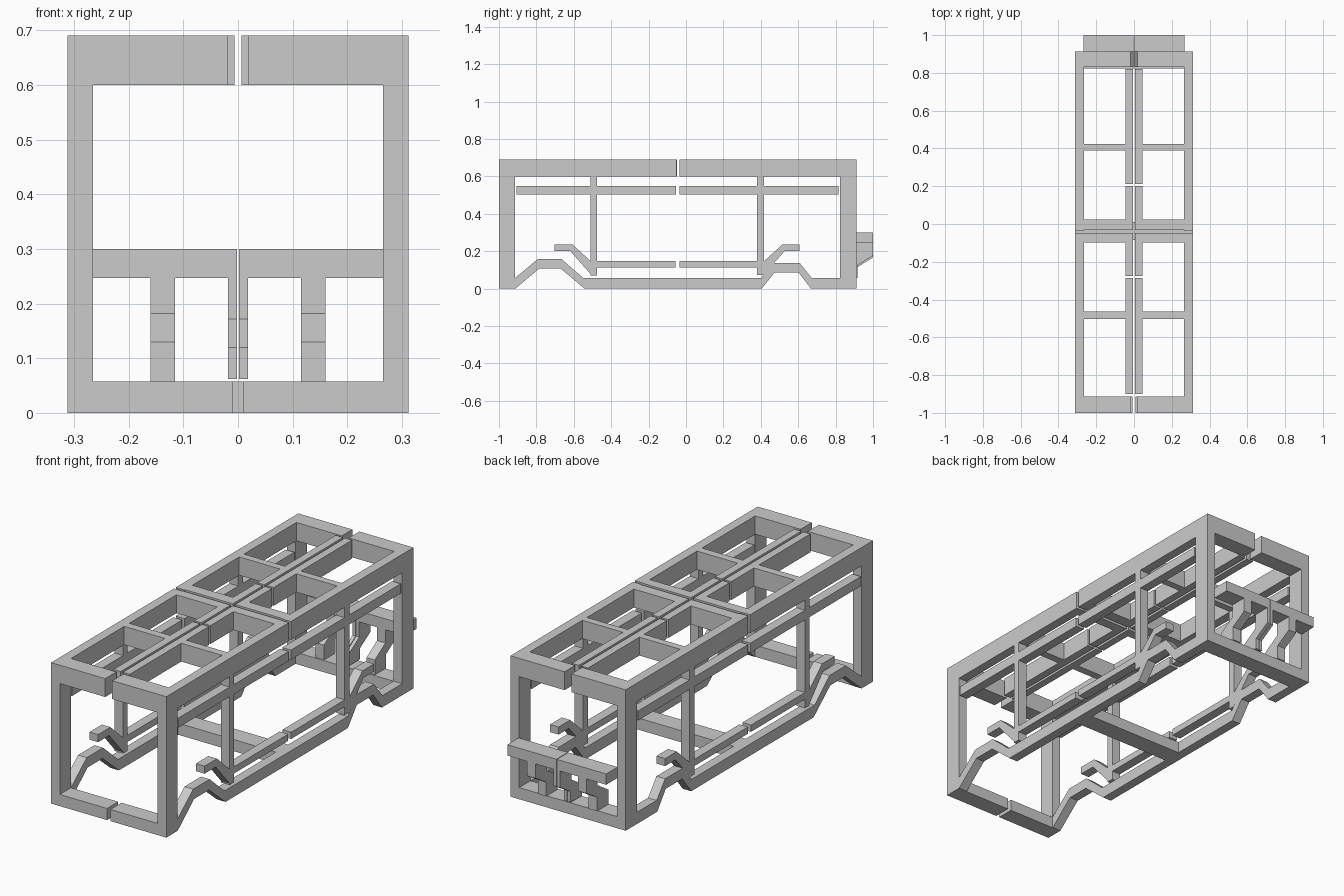
import bpy, bmesh


def prism(name, pts, x0, x1, mirror=True):
    """Extrude a (y, z) profile along x, optionally mirrored across x = 0."""
    bm = bmesh.new()
    face = bm.faces.new([bm.verts.new((x0, y, z)) for y, z in pts])
    ext = bmesh.ops.extrude_face_region(bm, geom=[face])["geom"]
    moved = [v for v in ext if isinstance(v, bmesh.types.BMVert)]
    bmesh.ops.translate(bm, verts=moved, vec=(x1 - x0, 0, 0))
    bmesh.ops.recalc_face_normals(bm, faces=bm.faces)
    me = bpy.data.meshes.new(name)
    bm.to_mesh(me)
    bm.free()
    ob = bpy.data.objects.new(name, me)
    bpy.context.collection.objects.link(ob)
    if mirror:
        ob.modifiers.new("mirror", "MIRROR").use_mirror_merge = False
    return ob


def box(name, x, y, z, mirror=True):
    pts = [(y[0], z[0]), (y[1], z[0]), (y[1], z[1]), (y[0], z[1])]
    return prism(name, pts, x[0], x[1], mirror)


SIDE = (0.265, 0.312)      # thickness band of the side walls
ROOF = (0.60, 0.69)        # height band of the roof
FLOOR = (0.0, 0.057)       # height band of the floor

# Side wall: roof rails, end posts and sill with wheel arches
prism("side_frame", [
    (-0.05, 0.69), (-1, 0.69), (-1, 0),
    (-0.912, 0), (-0.785, 0.107), (-0.67, 0.107), (-0.542, 0),
    (0.405, 0), (0.474, 0.087), (0.602, 0.087), (0.668, 0), (0.912, 0),
    (0.912, 0.69), (-0.036, 0.69), (-0.036, 0.60), (0.824, 0.60),
    (0.824, 0.057), (0.672, 0.057), (0.607, 0.138), (0.468, 0.138),
    (0.402, 0.057), (-0.55, 0.057), (-0.665, 0.158), (-0.792, 0.158),
    (-0.914, 0.057), (-0.914, 0.60), (-0.05, 0.60)], *SIDE)

# Upright pillars with curved-in arch struts
box("front_pillar", SIDE, (-0.51, -0.475), (0.07, 0.60))
box("rear_pillar", SIDE, (0.38, 0.418), (0.073, 0.60))
prism("front_strut", [(-0.51, 0.078), (-0.618, 0.2), (-0.704, 0.2),
                      (-0.704, 0.237), (-0.608, 0.237), (-0.51, 0.147)], *SIDE)
prism("rear_strut", [(0.418, 0.078), (0.527, 0.2), (0.607, 0.2),
                     (0.607, 0.237), (0.517, 0.237), (0.418, 0.147)], *SIDE)

# Horizontal side rails, split at the middle
for label, upper, lower in (("front", (-0.907, -0.053), (-0.475, -0.057)),
                            ("rear", (-0.036, 0.815), (-0.034, 0.38))):
    box(label + "_upper_rail", SIDE, upper, (0.503, 0.55))
    box(label + "_lower_rail", SIDE, lower, (0.114, 0.147))

# Roof end bars, cross bars and centre rails
box("front_roof_bar", (0.019, 0.265), (-1, -0.914), ROOF)
box("rear_roof_bar", (0.019, 0.265), (0.83, 0.912), ROOF)
for i, (x0, y) in enumerate([(0.044, (-0.502, -0.463)), (0.006, (-0.098, -0.048)),
                             (0.006, (-0.032, 0.025)), (0.044, (0.388, 0.424))]):
    box(f"roof_cross_bar_{i}", (x0, 0.265), y, ROOF)
for i, y in enumerate([(-0.9, -0.287), (-0.275, -0.098), (0.025, 0.2), (0.212, 0.82)]):
    box(f"roof_centre_rail_{i}", (0.006, 0.044), y, ROOF)

# Floor bars
box("front_floor_bar", (0.009, 0.265), (-1, -0.914), FLOOR)
box("middle_floor_bar", (-0.265, 0.265), (-0.085, 0.01), FLOOR, False)
box("rear_floor_bar", (-0.265, 0.265), (0.824, 0.912), FLOOR, False)

# Rear bumper and its cranked brackets
box("rear_bumper", (0.0015, 0.268), (0.912, 1), (0.247, 0.30))


def bracket(name, x0, x1, dz, bottom):
    prism(name, [(0.83, bottom), (0.918, bottom), (0.918, 0.126 + dz),
                 (1, 0.176 + dz), (1, 0.247), (0.912, 0.247),
                 (0.912, 0.182 + dz), (0.83, 0.13 + dz)], x0, x1)


bracket("bumper_bracket_outer", 0.115, 0.16, 0, 0.057)
bracket("bumper_bracket_centre", 0.0015, 0.018, -0.01, 0.062)
